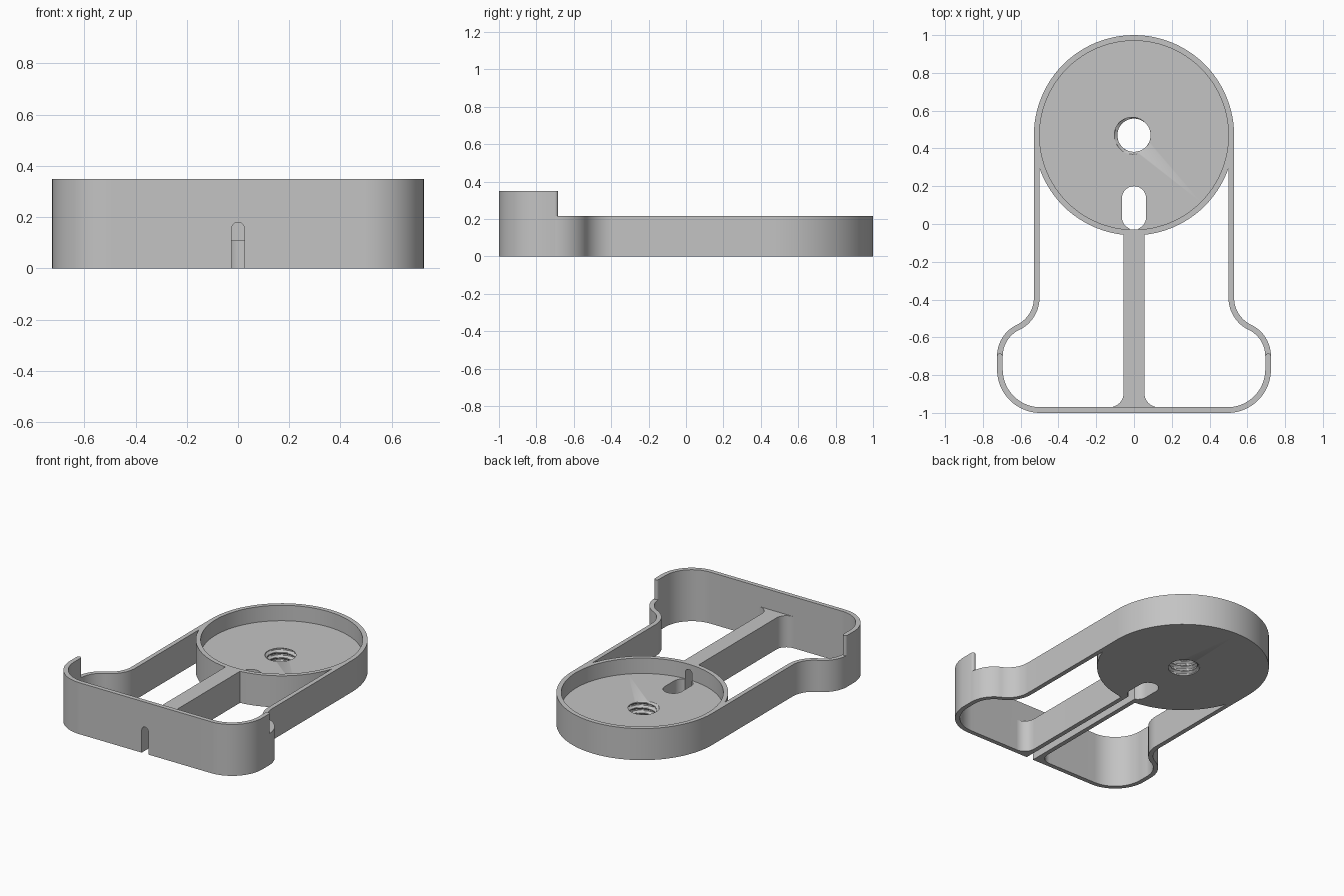
import bpy, bmesh
from math import sin, cos, pi, radians, atan2, degrees

if "Cube" in bpy.data.objects:
    bpy.data.objects.remove(bpy.data.objects["Cube"])

GREY = (0.55, 0.55, 0.55, 1.0)
mat = bpy.data.materials.new("plain grey")
mat.use_nodes = True
mat.diffuse_color = GREY
mat.node_tree.nodes["Principled BSDF"].inputs["Base Color"].default_value = GREY

LOW, HIGH, FLOOR, WALL = 0.215, 0.35, 0.11, 0.03
CUP_Y, CUP_R = 0.47, 0.53


def arc(cx, cy, r, a0, a1, n=16):
    angles = [radians(a0 + (a1 - a0) * i / n) for i in range(n + 1)]
    return [(cx + r * cos(a), cy + r * sin(a)) for a in angles]


def circle(r, n=96):
    return arc(0, CUP_Y, r, 0, 360, n)[:-1]


def loft(name, loops):
    """Closed solid through a list of equal-length 3D loops."""
    bm = bmesh.new()
    rings = [[bm.verts.new(p) for p in loop] for loop in loops]
    n = len(rings[0])
    for a, b in zip(rings, rings[1:]):
        for i in range(n):
            j = (i + 1) % n
            bm.faces.new((a[i], a[j], b[j], b[i]))
    bm.faces.new(rings[0][::-1])
    bm.faces.new(rings[-1])
    bmesh.ops.recalc_face_normals(bm, faces=bm.faces)
    mesh = bpy.data.meshes.new(name)
    bm.to_mesh(mesh)
    bm.free()
    mesh.materials.append(mat)
    ob = bpy.data.objects.new(name, mesh)
    bpy.context.collection.objects.link(ob)
    return ob


def prism(name, outline, z0, z1):
    return loft(name, [[(x, y, z) for x, y in outline] for z in (z0, z1)])


def strip(name, outer, inner, z1):
    """Upright wall between two matching plan paths."""
    return loft(name, [[(*o, 0), (*i, 0), (*i, z1), (*o, z1)]
                       for o, i in zip(outer, inner)])


def mirror(path):
    return [(-x, y) for x, y in path]


def finish(ob, cutters=()):
    bpy.ops.object.select_all(action='DESELECT')
    bpy.context.view_layer.objects.active = ob
    ob.select_set(True)
    for c in cutters:
        m = ob.modifiers.new("cut", 'BOOLEAN')
        m.operation, m.solver, m.object = 'DIFFERENCE', 'EXACT', c
        bpy.ops.object.modifier_apply(modifier=m.name)
    bpy.ops.object.shade_smooth_by_angle(angle=radians(30))


# Side walls: straight run, then an S-bend out to the wide front
def side_path(d):
    bend = degrees(atan2(0.31, 0.15))
    return ([(0.53 - d, CUP_Y)]
            + arc(0.69, -0.39, 0.16 + d, 180, 180 + bend)
            + arc(0.54, -0.70, 0.185 - d, bend, 0)[1:])


outer, inner = side_path(0), side_path(WALL)
finish(strip("left_side_wall", outer, inner, LOW))
finish(strip("right_side_wall", mirror(outer), mirror(inner), LOW))


# Tall front wall with round corners and rounded free ends
def front_path(d):
    half = [(0, d - 1)] + arc(0.495, -0.77, 0.23 - d, -90, 0, 24) + [(0.725 - d, -0.70)]
    for t in (25, 50, 70, 85):
        a = radians(t if d == 0 else 180 - t)
        half.append((0.71 + 0.015 * cos(a), -0.70 + 0.015 * sin(a)))
    return mirror(half[:0:-1]) + half


front_wall = strip("front_wall", front_path(0), front_path(WALL), HIGH)

# Centre spine, flared where it meets the front wall
half = [(0.055, -0.045)] + arc(0.13, -0.895, 0.075, 180, 270) + [(0.13, -0.985)]
spine = prism("centre_spine", half + mirror(half[::-1]), 0, LOW)

# Round cup with a raised rim
cup = loft("round_cup", [[(x, y, z) for x, y in circle(r)] for r, z in
                         ((CUP_R, 0), (CUP_R, LOW), (CUP_R - WALL, LOW), (CUP_R - WALL, FLOOR))])

# Cutter: arched cable channel along the underside
arch = [(-0.025, -0.1), (0.025, -0.1)] + arc(0, 0.155, 0.025, 0, 180)
channel = loft("channel_cutter", [[(x, y, z) for x, z in arch] for y in (-1.1, 0.05)])

# Cutter: rounded opening in the cup floor
oval = arc(0, 0.136, 0.064, 0, 180) + arc(0, 0.036, 0.064, 180, 360)
opening = prism("opening_cutter", oval, -0.1, 0.16)


# Cutter: threaded hole, radius following a helical wave
def thread_loop(z, pitch=0.036, n=64):
    loop = []
    for i in range(n):
        a = 2 * pi * i / n
        phase = (z / pitch - i / n) % 1
        r = 0.088 + 0.016 * min(1, max(0, 1.6 - abs(phase - 0.5) * 4))
        loop.append((r * cos(a), CUP_Y + r * sin(a), z))
    return loop


thread = loft("thread_cutter", [thread_loop(-0.0213 + 0.0045 * k) for k in range(35)])

finish(front_wall, [channel])
finish(spine, [channel])
finish(cup, [channel, opening, thread])

for c in (channel, opening, thread):
    bpy.data.objects.remove(c)
